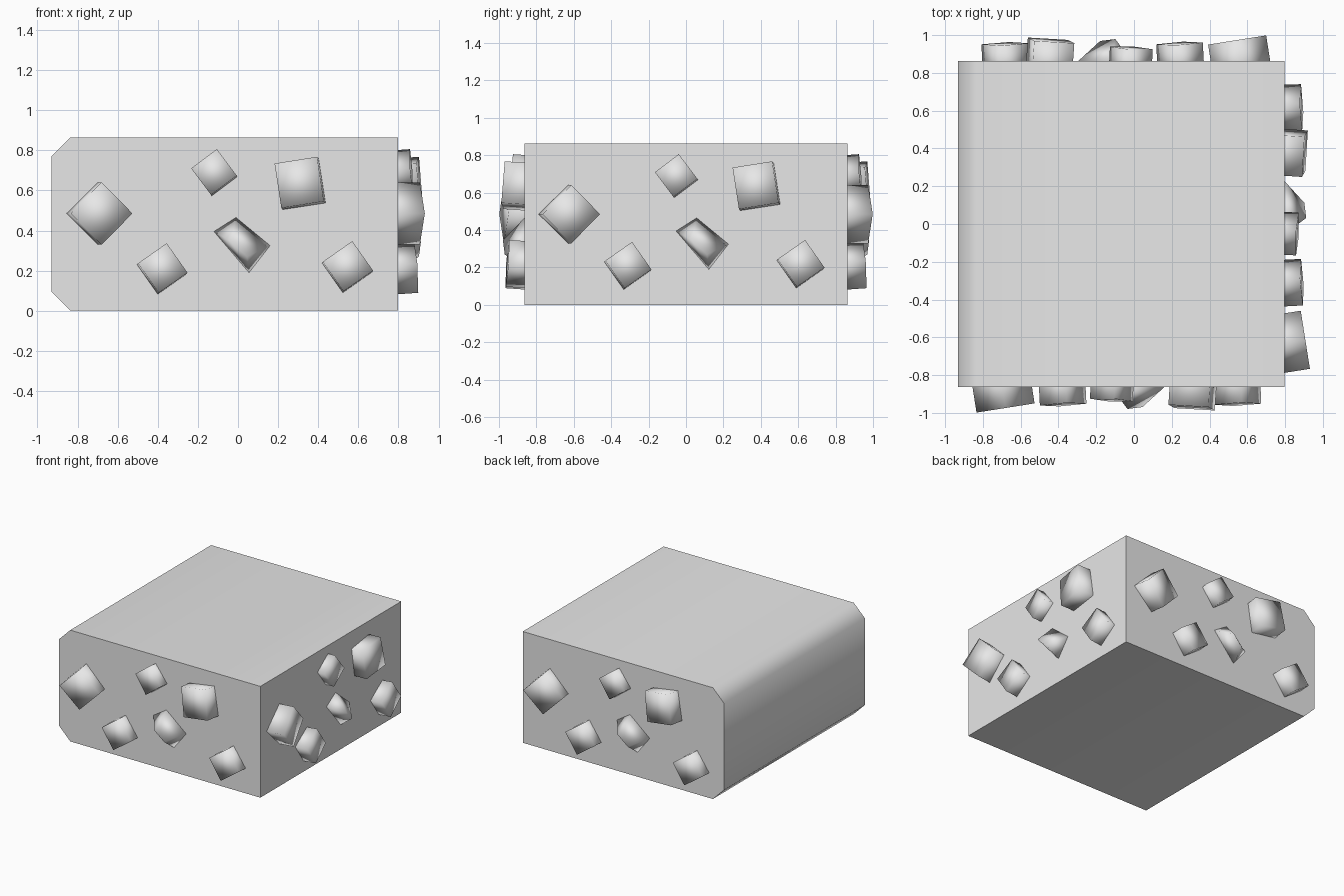
import bpy, bmesh, math
from mathutils import Matrix, Vector

cube = bpy.data.objects.get("Cube")
if cube:
    bpy.data.objects.remove(cube, do_unlink=True)

HALF = 0.864      # half width of the square block, also its height
CX = -0.067       # block centre in x

grey = bpy.data.materials.new("stone_grey")
grey.use_nodes = True
grey.diffuse_color = (0.8, 0.8, 0.8, 1)
grey.node_tree.nodes["Principled BSDF"].inputs["Base Color"].default_value = (0.8, 0.8, 0.8, 1)


def finish(name, bm, angle):
    """Turn a bmesh into a smooth-shaded object."""
    bmesh.ops.recalc_face_normals(bm, faces=bm.faces)
    mesh = bpy.data.meshes.new(name)
    bm.to_mesh(mesh)
    bm.free()
    mesh.materials.append(grey)
    obj = bpy.data.objects.new(name, mesh)
    bpy.context.collection.objects.link(obj)
    bpy.ops.object.select_all(action='DESELECT')
    obj.select_set(True)
    bpy.context.view_layer.objects.active = obj
    bpy.ops.object.shade_smooth_by_angle(angle=math.radians(angle))
    return obj


# Block: profile with two chamfered corners, extruded along y
bm = bmesh.new()
left, right, cut = CX - HALF, CX + HALF, 0.095
profile = [(left + cut, 0), (right, 0), (right, HALF),
           (left + cut, HALF), (left, HALF - cut), (left, cut)]
face = bm.faces.new([bm.verts.new((x, -HALF, z)) for x, z in profile])
ext = bmesh.ops.extrude_face_region(bm, geom=[face])
bmesh.ops.translate(bm, vec=(0, 2 * HALF, 0),
                    verts=[v for v in ext["geom"] if isinstance(v, bmesh.types.BMVert)])
finish("block", bm, 50)


def tilted_stone(x, z, width, height, depth, roll, turn, pitch):
    """Half-buried box; turn leans its face to +x, pitch leans it up."""
    bm = bmesh.new()
    bmesh.ops.create_cube(bm, size=1)
    rot = (Matrix.Rotation(math.radians(turn), 4, 'Z')
           @ Matrix.Rotation(math.radians(-pitch), 4, 'X')
           @ Matrix.Rotation(math.radians(-roll), 4, 'Y'))
    place = Matrix.Translation((x - CX, -HALF - depth, z))
    shift = Matrix.Translation((0, width / 2, 0))
    bm.transform(place @ rot @ shift @ Matrix.Diagonal((width, width, height, 1)))
    return bm


def ridged_stone():
    """Stone with a ridge pointing outwards."""
    bm = bmesh.new()
    base = [(-0.12, 0.395), (-0.01, 0.465), (0.16, 0.325), (0.055, 0.19)]
    points = [(x, 0, z) for x, z in base] + [(-0.035, 0.115, 0.345), (0.045, 0.105, 0.27)]
    points += [(0.02, -0.06, 0.33)]
    verts = [bm.verts.new(Vector((x - CX, -HALF - d, z))) for x, d, z in points]
    bmesh.ops.convex_hull(bm, input=verts)
    return bm


# x, z, width, height, depth, roll, turn, pitch
stones = [
    (-0.68, 0.485, 0.22, 0.22, 0.11, 45, 9, 0),
    (-0.12, 0.692, 0.16, 0.165, 0.068, 37, -3, 4),
    (0.305, 0.64, 0.215, 0.225, 0.108, 9, -4, 4),
    (-0.375, 0.213, 0.175, 0.18, 0.092, 35, 3, 4),
    (0.548, 0.222, 0.18, 0.18, 0.09, 35, 2, 4),
]

# The same group of stones on the front, the +x side and the back
for side, quarter in (("front", 0), ("side", 1), ("back", 2)):
    spin = Matrix.Translation((CX, 0, 0)) @ Matrix.Rotation(quarter * math.pi / 2, 4, 'Z')
    for i, bm in enumerate([tilted_stone(*s) for s in stones] + [ridged_stone()]):
        bm.transform(spin)
        finish(f"{side}_stone_{i + 1}", bm, 100)
